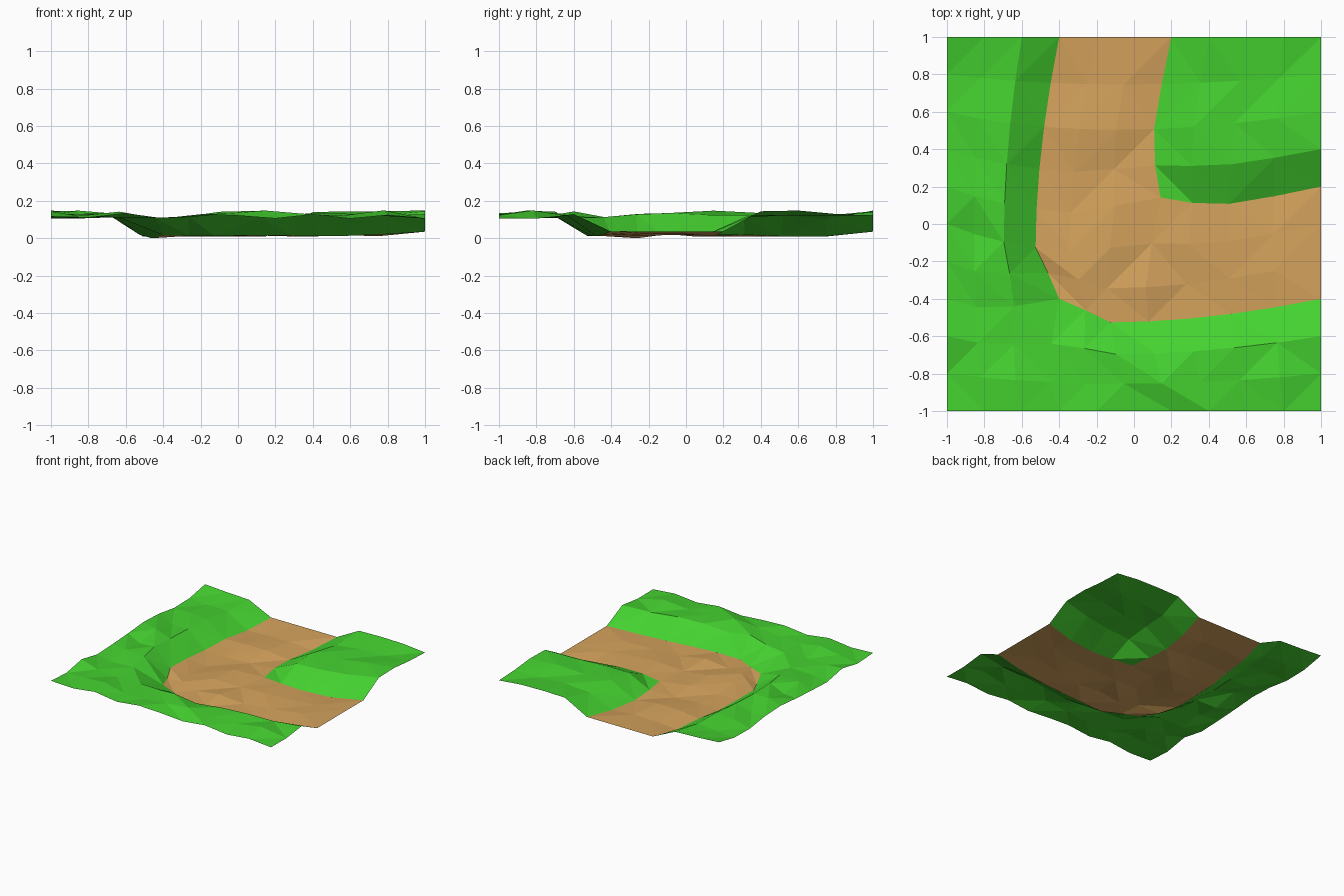
import bpy, bmesh, math, random

if "Cube" in bpy.data.objects:
    bpy.data.objects.remove(bpy.data.objects["Cube"])

random.seed(7)
N, STEP = 11, 0.2


def material(name, rgb):
    # sRGB 0-255 to linear
    lin = [((c / 255 + 0.055) / 1.055) ** 2.4 for c in rgb]
    m = bpy.data.materials.new(name)
    m.diffuse_color = (*lin, 1)
    m.use_nodes = True
    m.node_tree.nodes["Principled BSDF"].inputs["Base Color"].default_value = m.diffuse_color
    return m


def in_path(x, y, e):
    # L-shaped path: enters at the back, leaves at the right
    lo, hi = -0.4 - e, 0.2 + e
    return (lo < x < hi and y > lo) or (lo < y < hi and x > lo)


def warp(x, y):
    # bow the grid towards the front left and round off the bend
    k = min(1, math.hypot(x + 0.4, y + 0.4) / 0.4)
    k *= min(1, 0.42 + 1.5 * math.hypot(x - 0.2, y - 0.2))
    d = -0.15 * (1 - x * x) * (1 - y * y) * k
    return x + d, y + d


def height(x, y):
    if in_path(x, y, 0.01):
        edge = not in_path(x, y, -0.01)
        return random.uniform(0.006, 0.022 if edge else 0.04)
    return random.uniform(0.103, 0.15)


# one open sheet of warped, bumpy ground
bm = bmesh.new()
grid, path_z = [], []
for j in range(N):
    row = []
    for i in range(N):
        x, y = round(-1 + i * STEP, 3), round(-1 + j * STEP, 3)
        z = height(x, y)
        if in_path(x, y, 0.01) and (i == N - 1 or j == N - 1):
            z = 0.035          # path rises slightly at the tile borders
        if (i, j) == (3, 4):
            z = 0.0            # lowest point, on the outer bend
        row.append(bm.verts.new((*warp(x, y), z)))
    grid.append(row)

for j in range(N - 1):
    for i in range(N - 1):
        a, b, c, d = grid[j][i], grid[j][i + 1], grid[j + 1][i + 1], grid[j + 1][i]
        cx, cy = -0.9 + i * STEP, -0.9 + j * STEP
        # fold each cell along its flatter diagonal
        if abs(a.co.z - c.co.z) <= abs(b.co.z - d.co.z):
            tris = ((a, b, c), (a, c, d))
        else:
            tris = ((a, b, d), (b, c, d))
        for t in tris:
            f = bm.faces.new(t)
            f.material_index = 1 if in_path(cx, cy, 0) else 0

mesh = bpy.data.meshes.new("ground_tile")
bm.to_mesh(mesh)
bm.free()
mesh.materials.append(material("grass green", (69, 210, 48)))
mesh.materials.append(material("dirt tan", (212, 162, 92)))
obj = bpy.data.objects.new("ground_tile", mesh)
bpy.context.collection.objects.link(obj)
